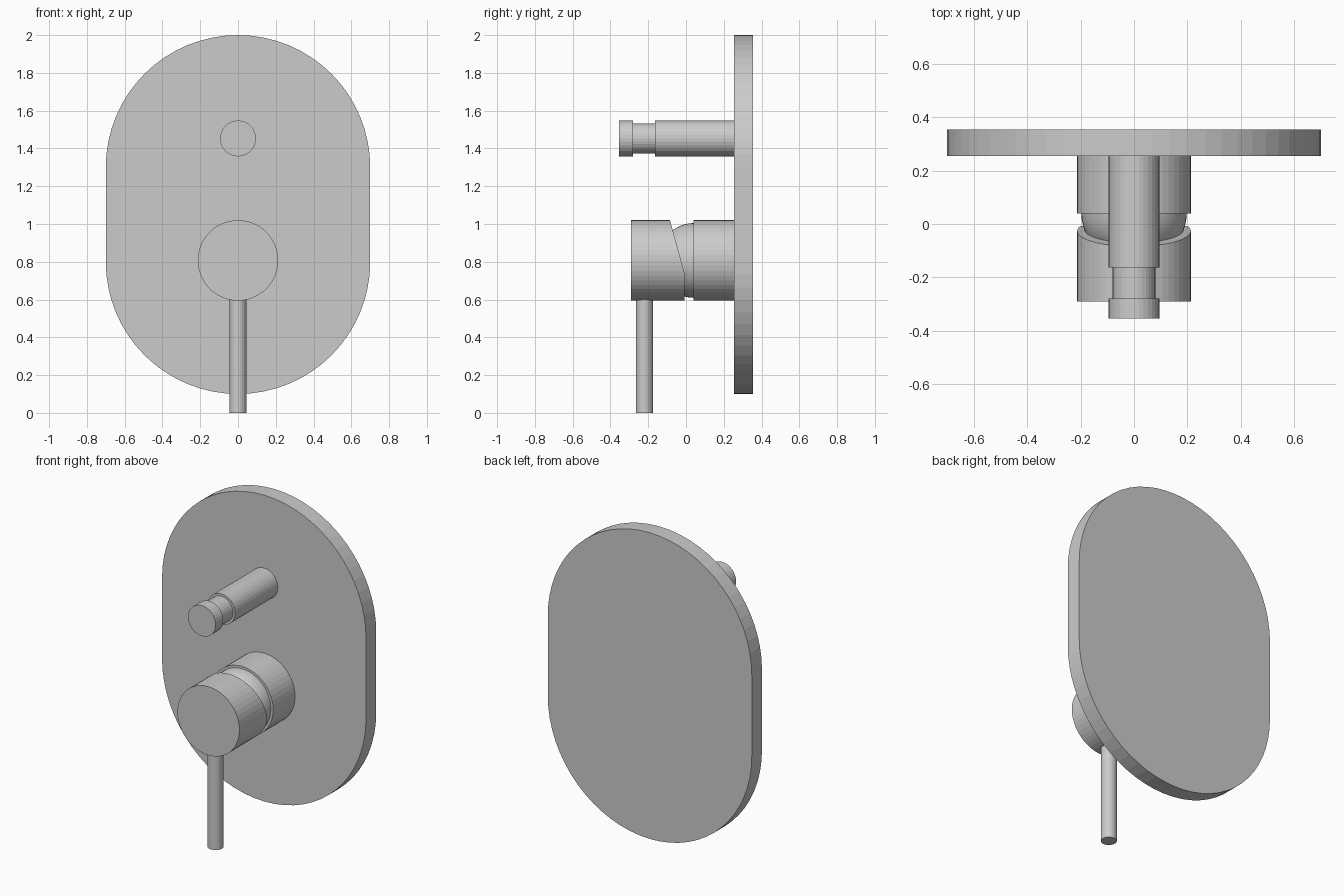
import bpy, bmesh
from math import cos, sin, pi
from mathutils import Vector

cube = bpy.data.objects.get("Cube")
if cube:
    bpy.data.objects.remove(cube, do_unlink=True)

steel = bpy.data.materials.new("satin grey")
steel.use_nodes = True
GREY = (0.6, 0.6, 0.6, 1)
steel.diffuse_color = GREY
steel.node_tree.nodes["Principled BSDF"].inputs["Base Color"].default_value = GREY


def finish(bm, name, smooth=False):
    bmesh.ops.recalc_face_normals(bm, faces=bm.faces[:])
    for f in bm.faces:
        f.smooth = smooth and len(f.verts) <= 4
    mesh = bpy.data.meshes.new(name)
    bm.to_mesh(mesh)
    bm.free()
    mesh.materials.append(steel)
    obj = bpy.data.objects.new(name, mesh)
    bpy.context.collection.objects.link(obj)
    return obj


def lathe(profile, z, sides):
    """Solid turned about a front-to-back axis at height z; profile is (y, radius)."""
    bm = bmesh.new()
    rings = []
    for y, r in profile:
        angles = [2 * pi * i / sides for i in range(sides)]
        rings.append([bm.verts.new((r * cos(a), y, z + r * sin(a))) for a in angles])
    for a, b in zip(rings, rings[1:]):
        for i in range(sides):
            j = (i + 1) % sides
            bm.faces.new((a[i], a[j], b[j], b[i]))
    bm.faces.new(rings[0])
    bm.faces.new(rings[-1])
    return bm


WALL = 0.255       # front surface of the plate
KNOB_Z, KNOB_R = 0.807, 0.213

# Backing plate: stadium outline pushed back
bm = bmesh.new()
steps, r = 32, 0.7
outline = []
for centre, start in ((1.3, 0), (0.8, pi)):
    for i in range(steps + 1):
        a = start + pi * i / steps
        outline.append(bm.verts.new((r * cos(a), WALL, centre + r * sin(a))))
face = bm.faces.new(outline)
back = bmesh.ops.extrude_face_region(bm, geom=[face])["geom"]
bmesh.ops.translate(bm, vec=(0, 0.1, 0),
                    verts=[v for v in back if isinstance(v, bmesh.types.BMVert)])
if not face.is_valid or len(bm.faces) < len(outline) + 2:
    bm.faces.new(outline)
finish(bm, "backing_plate")

# Diverter stem with a narrow neck and a button
finish(lathe([(WALL, 0.095), (-0.163, 0.095), (-0.163, 0.08),
              (-0.28, 0.08), (-0.28, 0.095), (-0.355, 0.095)], 1.453, 32),
       "diverter_knob")

# Fixed collar of the mixer
finish(lathe([(WALL, KNOB_R), (0.04, KNOB_R)], KNOB_Z, 48), "mixer_collar")

# Ball joint
ball_r = 0.198
ball = [(0.045 - ball_r * sin(t), ball_r * cos(t))
        for t in [i * pi / 24 for i in range(11)]]
finish(lathe(ball, KNOB_Z, 48), "ball_joint", smooth=True)

# Turning head, its upper back cut at a slant
bm = lathe([(-0.008, KNOB_R), (-0.29, KNOB_R)], KNOB_Z, 48)
bmesh.ops.bisect_plane(bm, geom=bm.verts[:] + bm.edges[:] + bm.faces[:],
                       plane_co=Vector((0, -0.008, 0.74)),
                       plane_no=Vector((0, 0.27, 0.074)), clear_outer=True)
bmesh.ops.holes_fill(bm, edges=[e for e in bm.edges if e.is_boundary])
finish(bm, "mixer_head")

# Lever hanging from the head
bm = bmesh.new()
bmesh.ops.create_cone(bm, cap_ends=True, segments=24, radius1=0.045,
                      radius2=0.045, depth=0.65)
bmesh.ops.translate(bm, verts=bm.verts[:], vec=(0, -0.22, 0.325))
finish(bm, "lever")
